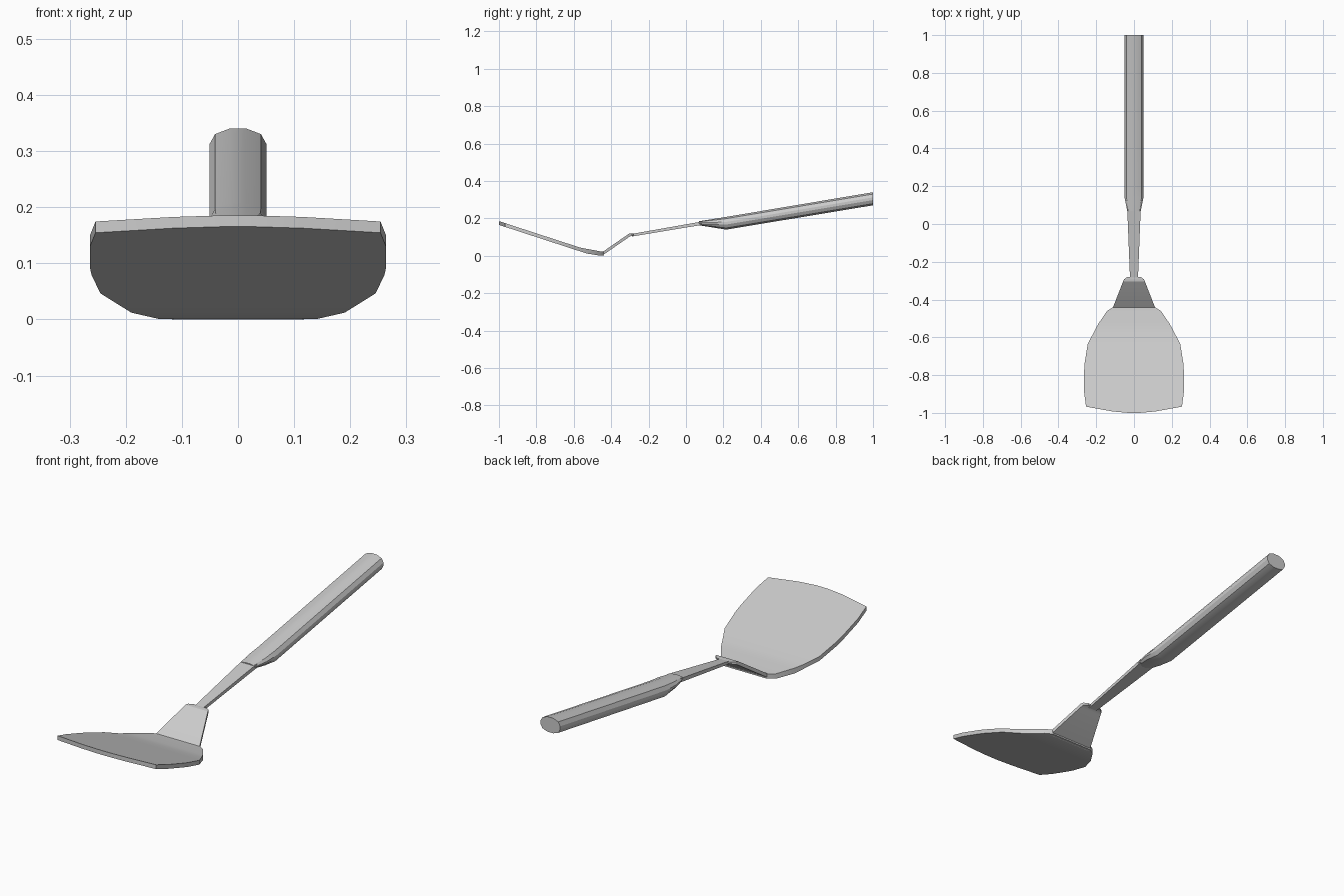
import bpy, bmesh
from math import radians

if "Cube" in bpy.data.objects:
    bpy.data.objects.remove(bpy.data.objects["Cube"])


def loft(name, rings):
    """Skin a list of equal-length point rings and cap both ends."""
    bm = bmesh.new()
    loops = [[bm.verts.new(p) for p in ring] for ring in rings]
    n = len(loops[0])
    for a, b in zip(loops, loops[1:]):
        for i in range(n):
            j = (i + 1) % n
            bm.faces.new((a[i], a[j], b[j], b[i]))
    bm.faces.new(loops[0])
    bm.faces.new(loops[-1])
    bmesh.ops.recalc_face_normals(bm, faces=bm.faces)
    me = bpy.data.meshes.new(name)
    bm.to_mesh(me)
    bm.free()
    ob = bpy.data.objects.new(name, me)
    bpy.context.collection.objects.link(ob)
    bpy.ops.object.select_all(action='DESELECT')
    ob.select_set(True)
    bpy.context.view_layer.objects.active = ob
    bpy.ops.object.shade_smooth_by_angle(angle=radians(25))
    return ob


def strip(name, stations):
    """Flat bar: each station is y, half width, bottom z, top z."""
    return loft(name, [[(-w, y, b), (w, y, b), (w, y, t), (-w, y, t)]
                       for y, w, b, t in stations])


# Blade: rounded spade outline, tilted up to the front
outline = [(-1.0, 0.03), (-0.992, 0.115), (-0.967, 0.254), (-0.89, 0.264),
           (-0.78, 0.264), (-0.735, 0.261), (-0.635, 0.245), (-0.57, 0.211)]
blade = [(y, w, 0.025 - (y + 0.57) * 0.326, 0.045 - (y + 0.57) * 0.326)
         for y, w in outline]
blade += [(-0.53, 0.19, 0.012, 0.037), (-0.46, 0.142, 0.001, 0.024),
          (-0.44, 0.11, 0.0, 0.022)]
strip("blade", blade)

# Neck: tapered plate rising from the blade
strip("neck", [(-0.455, 0.114, 0.0, 0.012), (-0.438, 0.11, 0.008, 0.026),
               (-0.305, 0.058, 0.1, 0.118), (-0.293, 0.053, 0.107, 0.12),
               (-0.28, 0.035, 0.109, 0.118)])

# Shank: slim bar between the neck and the grip
strip("shank", [(-0.29, 0.021, 0.103, 0.117), (0.09, 0.036, 0.166, 0.184)])

# Grip: many-sided bar, swelling downward from the shank
half = [(0.3, 1), (0.8, 0.86), (1, 0.6), (1, 0.4), (0.8, 0.13), (0.3, 0)]
section = half + [(-x, z) for x, z in reversed(half)]
loft("grip", [[(x * w, y, b + z * (t - b)) for x, z in section]
              for y, w, b, t in [(0.07, 0.036, 0.163, 0.185),
                                 (0.14, 0.05, 0.152, 0.196),
                                 (0.215, 0.051, 0.14, 0.208),
                                 (1.0, 0.051, 0.27, 0.34)]])
